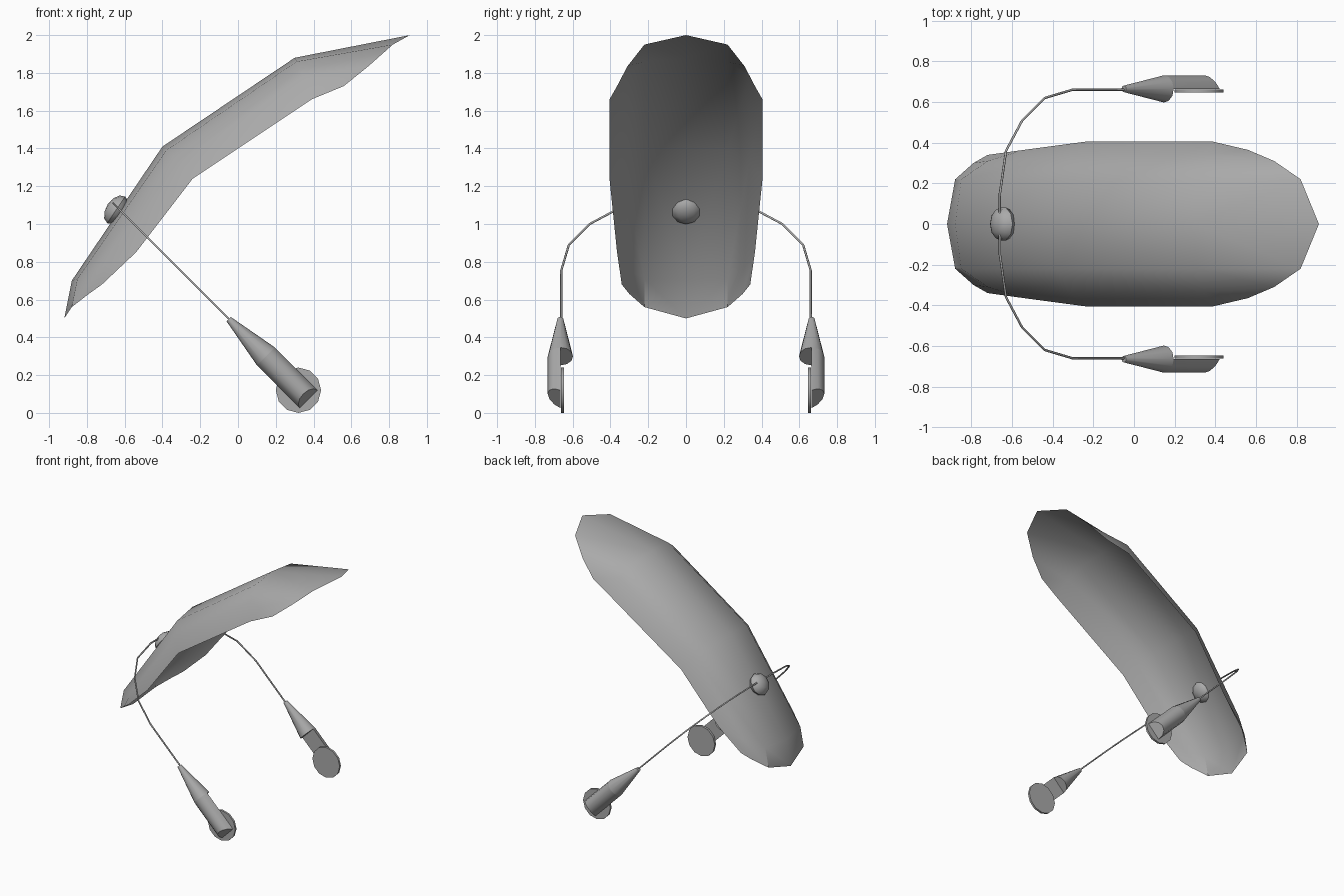
import bpy, bmesh
from math import pi, sin, cos, radians
from mathutils import Vector, Matrix

if "Cube" in bpy.data.objects:
    bpy.data.objects.remove(bpy.data.objects["Cube"])

grey = bpy.data.materials.new("neutral_grey")
grey.use_nodes = True
tone = (0.4, 0.4, 0.4, 1)
grey.diffuse_color = tone
grey.node_tree.nodes["Principled BSDF"].inputs["Base Color"].default_value = tone


def finish(name, bm, angle=35):
    bmesh.ops.recalc_face_normals(bm, faces=bm.faces)
    mesh = bpy.data.meshes.new(name)
    bm.to_mesh(mesh)
    bm.free()
    mesh.materials.append(grey)
    obj = bpy.data.objects.new(name, mesh)
    bpy.context.collection.objects.link(obj)
    bpy.ops.object.select_all(action='DESELECT')
    obj.select_set(True)
    bpy.context.view_layer.objects.active = obj
    bpy.ops.object.shade_smooth_by_angle(angle=radians(angle))
    return obj


def loft(bm, rings, closed=True, caps=True):
    rows = [[bm.verts.new(p) for p in ring] for ring in rings]
    n = len(rows[0])
    for a, b in zip(rows, rows[1:]):
        for i in range(n if closed else n - 1):
            j = (i + 1) % n
            bm.faces.new((a[i], a[j], b[j], b[i]))
    if caps:
        bm.faces.new(rows[0])
        bm.faces.new(rows[-1])


# Curved canopy: half sheet from ridge to rim, mirrored across y
canopy_rows = [
    [(-.92, 0, .50), (-.88, .22, .56), (-.79, .30, .63), (-.72, .34, .68)],
    [(-.88, 0, .70), (-.85, .22, .71), (-.72, .31, .77), (-.54, .365, .85)],
    [(-.40, 0, 1.41), (-.38, .22, 1.39), (-.31, .335, 1.33), (-.24, .405, 1.24)],
    [(.30, 0, 1.88), (.31, .22, 1.86), (.345, .335, 1.78), (.39, .405, 1.66)],
    [(.91, 0, 2.0), (.82, .22, 1.95), (.69, .31, 1.835), (.56, .365, 1.73)],
]
bm = bmesh.new()
loft(bm, canopy_rows, closed=False, caps=False)
canopy = finish("canopy", bm)
mirror = canopy.modifiers.new("mirror", 'MIRROR')
mirror.use_axis = (False, True, False)
canopy.modifiers.move(len(canopy.modifiers) - 1, 0)

# Flattened knob through the canopy
bm = bmesh.new()
bmesh.ops.create_uvsphere(bm, u_segments=10, v_segments=6, radius=.085)
tilt = Vector((-.83, 0, .56)).to_track_quat('Z', 'Y').to_matrix().to_4x4()
bm.transform(Matrix.Translation((-.645, 0, 1.075)) @ tilt @ Matrix.Diagonal((1, 1, .63, 1)))
finish("knob", bm, 40)

# Thin arched band lying in a sloping plane
half = [(-.05, .66), (-.305, .66), (-.44, .62), (-.55, .51), (-.63, .36), (-.66, .15)]
path = half + [(x, -y) for x, y in reversed(half)]
curve = bpy.data.curves.new("band", 'CURVE')
curve.dimensions = '3D'
curve.bevel_depth = .006
curve.bevel_resolution = 1
spline = curve.splines.new('POLY')
spline.points.add(len(path) - 1)
for point, (x, y) in zip(spline.points, path):
    point.co = (x, y, .45 - x, 1)
curve.materials.append(grey)
bpy.context.collection.objects.link(bpy.data.objects.new("band", curve))

# Ear pieces, one on each end of the band
along = Vector((1, 0, -1)).normalized()
across = Vector((1, 0, 1)).normalized()
start = Vector((-.05, 0, .497))
R = .067


def arc(side, dist, radius, angles, slant=0):
    ring = []
    for t in angles:
        out = radius * sin(t)
        p = start + along * (dist - slant * max(out, 0)) + across * radius * cos(t)
        ring.append(p + Vector((0, side * (.665 + out), 0)))
    return ring


for side, label in ((1, "back"), (-1, "front")):
    full = [2 * pi * i / 12 for i in range(12)]
    bm = bmesh.new()
    loft(bm, [arc(side, 0, .016, full), arc(side, .28, R, full)])
    finish(label + "_cone", bm)

    outer_half = [pi * i / 6 for i in range(7)]
    bm = bmesh.new()
    loft(bm, [arc(side, .28, R, outer_half), arc(side, .60, R, outer_half, .6)])
    finish(label + "_stem", bm)

    bm = bmesh.new()
    bmesh.ops.create_cone(bm, cap_ends=True, segments=12, radius1=.12, radius2=.12, depth=.016)
    bm.transform(Matrix.Translation((.32, side * .655, .12)) @ Matrix.Rotation(pi / 2, 4, 'X'))
    finish(label + "_ear_disc", bm)
